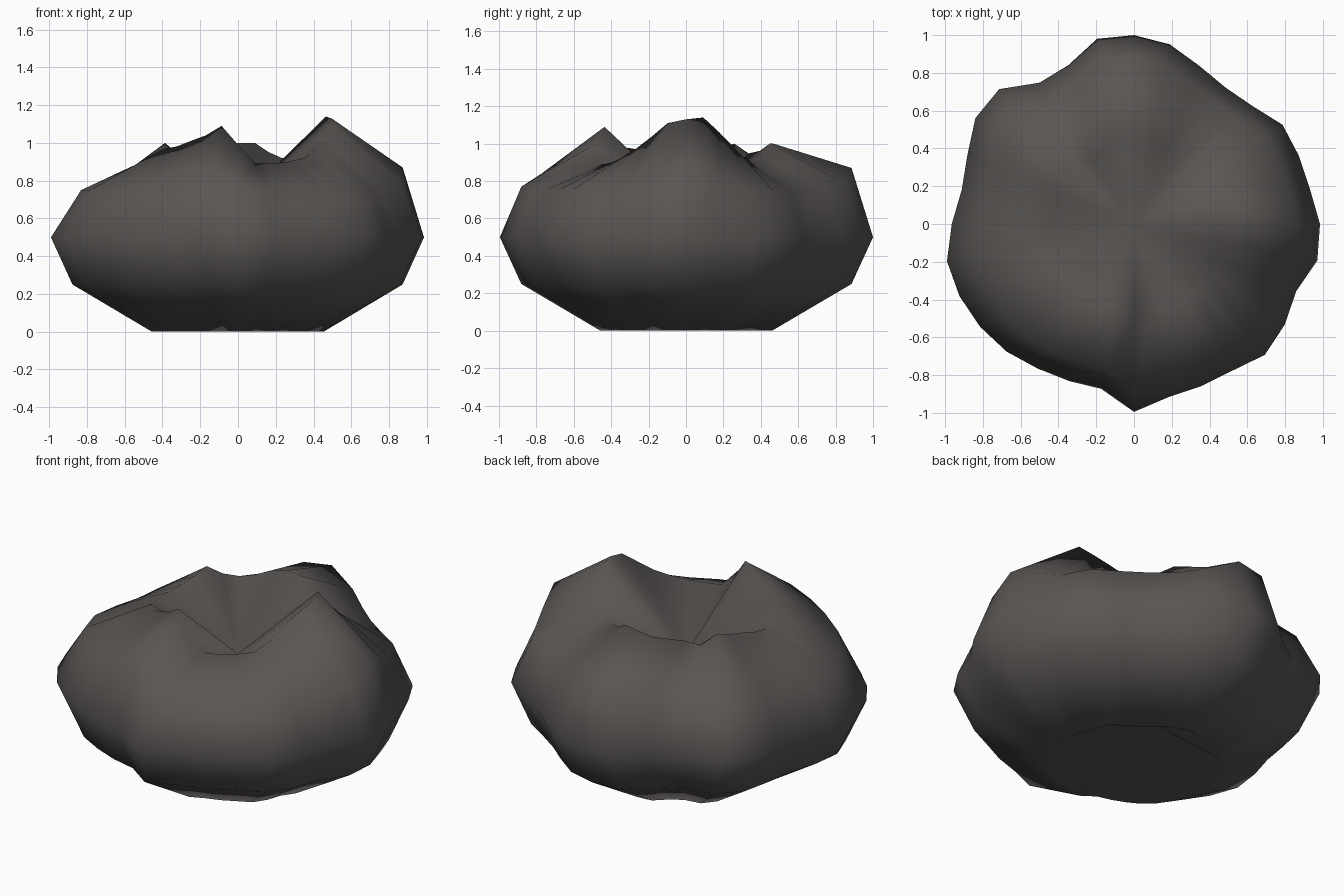
import bpy, bmesh, math

if "Cube" in bpy.data.objects:
    bpy.data.objects.remove(bpy.data.objects["Cube"])

# Plan outline: radius for each of 32 directions, counter-clockwise from +x
outline = [.985, .95, .945, .946, .885, .87, .906, .97,
           1.0, 1.0, .91, .90, 1.01, 1.01, .955, .93,
           .965, 1.01, 1.0, .98, .955, .92, .90, .89,
           .995, .935, .93, .935, .98, .96, .93, .99]
# Broken rim height for each direction
rim = [1.13, 1.14, 1.06, .98, .92, .92, .95, 1.0,
       1.0, .98, .96, .95, .945, 1.0, .97, .95,
       .93, .92, .93, .97, .98, 1.01, 1.04, 1.09,
       .99, .89, .89, .90, .92, .97, 1.04, 1.11]
# Directions where the shoulder ring is lifted
lift = {31: .04, 0: .12, 1: .06, 7: .04, 8: .12, 9: .10, 10: .05,
        21: .03, 22: .06, 23: .09, 24: .02}
n = len(outline)


def ring_share(level, a):
    """Share of the outline radius used by a ring in direction a."""
    if level == 3:
        return .885 - .05 * max(0, -math.cos(a)) ** 4
    if level == 4:
        return .485 + .025 * math.cos(a + math.pi / 4)
    return (.46, .885, 1)[level]


# Rings from base to rim
bm = bmesh.new()
rings = []
for level in range(5):
    ring = []
    for i, r in enumerate(outline):
        a = math.tau * i / n
        z = rim[i] if level == 4 else level * .25
        if level == 3:
            z += lift.get(i, 0)
        s = r * ring_share(level, a)
        ring.append(bm.verts.new((s * math.cos(a), s * math.sin(a), z)))
    rings.append(ring)

# Side wall, with a hollow at the top and another underneath
bottom = bm.verts.new((0, 0, .31))
top = bm.verts.new((0, 0, .68))
for i in range(n):
    j = (i + 1) % n
    for low, high in zip(rings, rings[1:]):
        bm.faces.new((low[i], low[j], high[j], high[i]))
    bm.faces.new((bottom, rings[0][j], rings[0][i]))
    bm.faces.new((top, rings[4][i], rings[4][j]))
for f in bm.faces:
    f.smooth = True

mesh = bpy.data.meshes.new("hollowed_rock")
bm.to_mesh(mesh)
bm.free()
rock = bpy.data.objects.new("hollowed_rock", mesh)
bpy.context.collection.objects.link(rock)

stone = bpy.data.materials.new("dark warm grey")
stone.diffuse_color = (.1, .092, .087, 1)
stone.use_nodes = True
stone.node_tree.nodes["Principled BSDF"].inputs["Base Color"].default_value = stone.diffuse_color
mesh.materials.append(stone)
